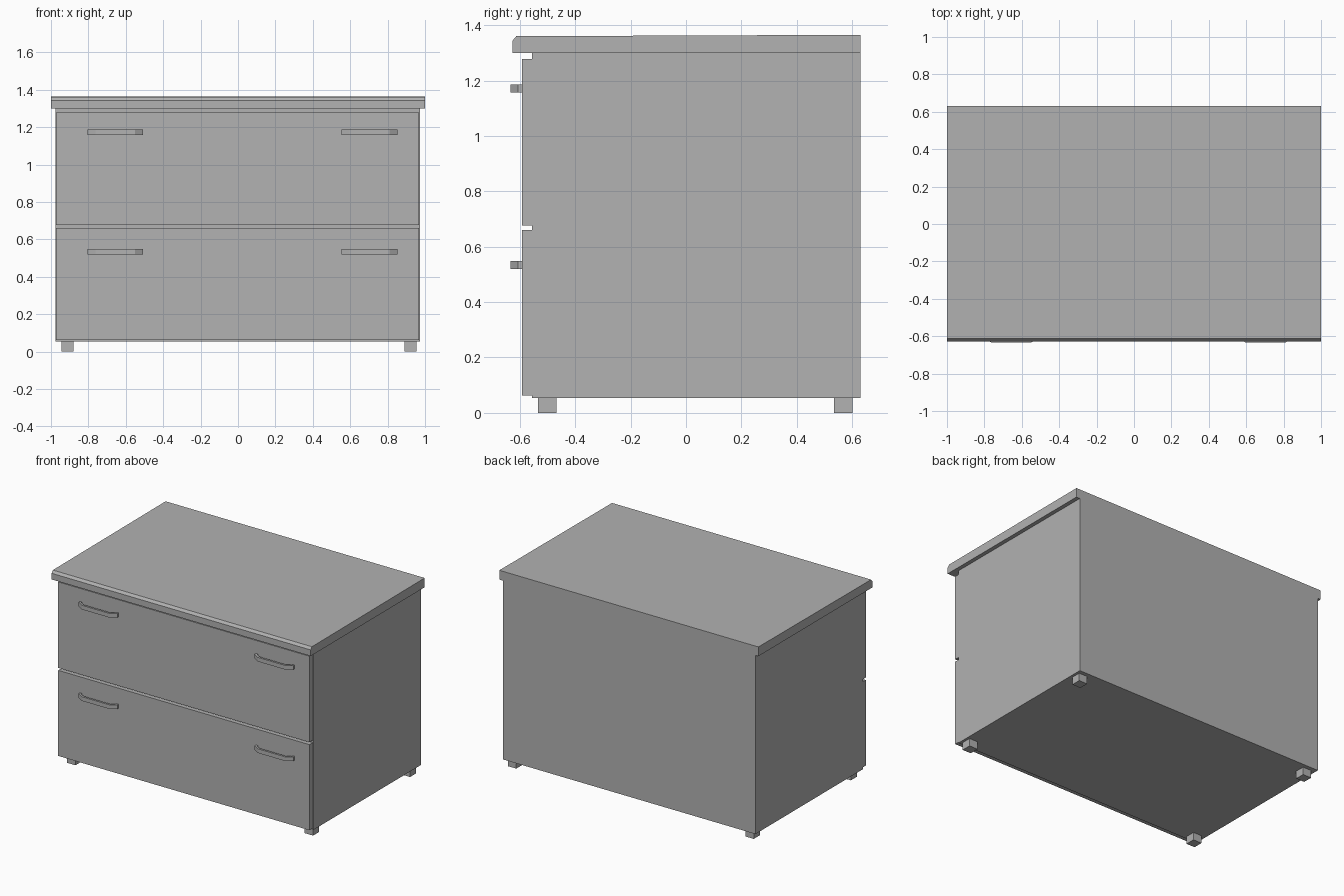
import bpy, bmesh

cube = bpy.data.objects.get("Cube")
if cube:
    bpy.data.objects.remove(cube, do_unlink=True)

# Single painted finish
GREY = (0.445, 0.445, 0.445, 1.0)
paint = bpy.data.materials.new("plain grey")
paint.use_nodes = True
paint.diffuse_color = GREY
paint.node_tree.nodes["Principled BSDF"].inputs["Base Color"].default_value = GREY


def prism(name, profile, to_3d, start, end):
    """Extrude a closed 2D profile between two depths."""
    bm = bmesh.new()
    a = [bm.verts.new(to_3d(u, v, start)) for u, v in profile]
    b = [bm.verts.new(to_3d(u, v, end)) for u, v in profile]
    bm.faces.new(a)
    bm.faces.new(b[::-1])
    for i in range(len(a)):
        j = (i + 1) % len(a)
        bm.faces.new((a[j], a[i], b[i], b[j]))
    bmesh.ops.recalc_face_normals(bm, faces=bm.faces)
    mesh = bpy.data.meshes.new(name)
    bm.to_mesh(mesh)
    bm.free()
    mesh.materials.append(paint)
    obj = bpy.data.objects.new(name, mesh)
    bpy.context.collection.objects.link(obj)
    return obj


def along_x(u, v, w):
    return (w, u, v)


def along_z(u, v, w):
    return (u, v, w)


def box(name, x, y, z):
    outline = [(x[0], y[0]), (x[1], y[0]), (x[1], y[1]), (x[0], y[1])]
    return prism(name, outline, along_z, *z)


# Carcass
box("cabinet_body", (-0.977, 0.972), (-0.556, 0.63), (0.053, 1.3))

# Worktop with a bevelled front edge and a very slight rise to the back
top_profile = [(-0.627, 1.3), (0.63, 1.3), (0.63, 1.365),
               (-0.613, 1.36), (-0.627, 1.343)]
prism("worktop", top_profile, along_x, -1.0, 1.0)

# Feet
for side, x in (("right", -0.945), ("left", 0.889)):
    for end, y in (("front", -0.535), ("back", 0.535)):
        box(f"{end}_{side}_foot", (x, x + 0.065), (y, y + 0.067), (0, 0.053))

# Drawer fronts, each with two splayed bow handles
FACE, OUT, THICK = -0.593, -0.634, 0.014
for level, bottom, top, grip in (("lower", 0.063, 0.66, 0.519),
                                 ("upper", 0.677, 1.277, 1.157)):
    box(f"{level}_drawer_front", (-0.973, 0.967), (FACE, -0.556), (bottom, top))
    for side, cx in (("right", -0.656), ("left", 0.703)):
        half, flat = 0.149, 0.1
        outer = [(-half, FACE), (-half, FACE - 0.014), (-flat - 0.006, OUT), (flat + 0.006, OUT),
                 (half, FACE - 0.014), (half, FACE)]
        inner = [(half - THICK, FACE), (half - THICK, FACE - 0.009), (flat, OUT + THICK),
                 (-flat, OUT + THICK), (THICK - half, FACE - 0.009), (THICK - half, FACE)]
        bow = [(cx + u, v) for u, v in outer + inner]
        prism(f"{level}_{side}_handle", bow, along_z, grip, grip + 0.029)
